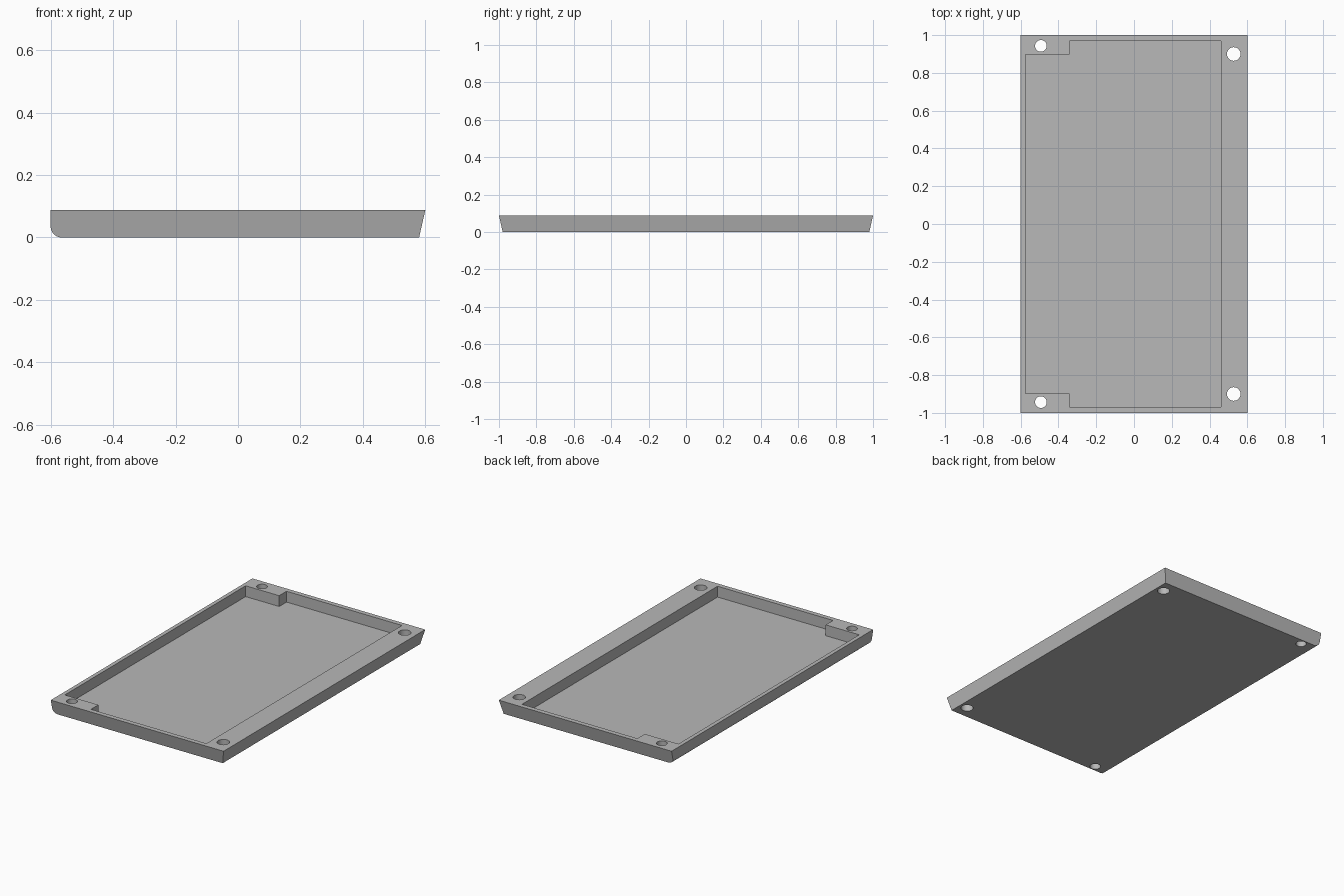
import bpy, bmesh, math

if "Cube" in bpy.data.objects:
    bpy.data.objects.remove(bpy.data.objects["Cube"], do_unlink=True)

HEIGHT = 0.088
FLOOR = 0.02
TAPER = 0.02
FILLET = 0.035

grey = bpy.data.materials.new("plain grey")
grey.use_nodes = True
colour = (0.48, 0.48, 0.48, 1)
grey.diffuse_color = colour
grey.node_tree.nodes["Principled BSDF"].inputs["Base Color"].default_value = colour


def prism(name, start, end):
    """Solid between two matching loops of points."""
    bm = bmesh.new()
    a = [bm.verts.new(p) for p in start]
    b = [bm.verts.new(p) for p in end]
    bm.faces.new(a)
    bm.faces.new(b)
    for i in range(len(a)):
        j = (i + 1) % len(a)
        bm.faces.new((a[i], a[j], b[j], b[i]))
    bmesh.ops.recalc_face_normals(bm, faces=bm.faces)
    mesh = bpy.data.meshes.new(name)
    bm.to_mesh(mesh)
    bm.free()
    obj = bpy.data.objects.new(name, mesh)
    bpy.context.collection.objects.link(obj)
    mesh.materials.append(grey)
    return obj


def upright(name, outline, low, high):
    return prism(name, [(x, y, low) for x, y in outline],
                 [(x, y, high) for x, y in outline])


def cut(target, cutter):
    cutter.hide_render = True
    mod = target.modifiers.new("cut", 'BOOLEAN')
    mod.operation = 'DIFFERENCE'
    mod.solver = 'EXACT'
    mod.object = cutter
    bpy.context.view_layer.objects.active = target
    bpy.ops.object.modifier_apply(modifier=mod.name)
    bpy.data.objects.remove(cutter, do_unlink=True)


# Tray body: side profile with one rounded lower edge, ends sloping outward
profile = [(0.6 - TAPER, 0), (0.6, HEIGHT), (-0.6, HEIGHT)]
for i in range(13):
    t = math.pi + i / 12 * math.pi / 2
    profile.append((-0.6 + FILLET + FILLET * math.cos(t),
                    FILLET + FILLET * math.sin(t)))


def end_loop(side):
    return [(x, side * (1 - TAPER + TAPER * z / HEIGHT), z) for x, z in profile]


tray = prism("tray", end_loop(-1), end_loop(1))

# Recess, stepped around the two corner blocks
half = [(0.46, 0.97), (-0.342, 0.97), (-0.342, 0.897), (-0.575, 0.897)]
outline = half + [(x, -y) for x, y in reversed(half)]
cut(tray, upright("recess_cutter", outline, FLOOR, HEIGHT + 0.1))

# Corner screw holes
for x, y, r in ((-0.493, 0.943, 0.031), (0.528, 0.9, 0.036)):
    for side in (-1, 1):
        ring = [(x + r * math.cos(i * math.pi / 16),
                 side * y + r * math.sin(i * math.pi / 16)) for i in range(32)]
        cut(tray, upright("hole_cutter", ring, -0.1, HEIGHT + 0.1))

# Smooth hole walls and fillet, crisp edges elsewhere
bpy.ops.object.select_all(action='DESELECT')
tray.select_set(True)
bpy.context.view_layer.objects.active = tray
bpy.ops.object.shade_smooth_by_angle(angle=math.radians(25))
